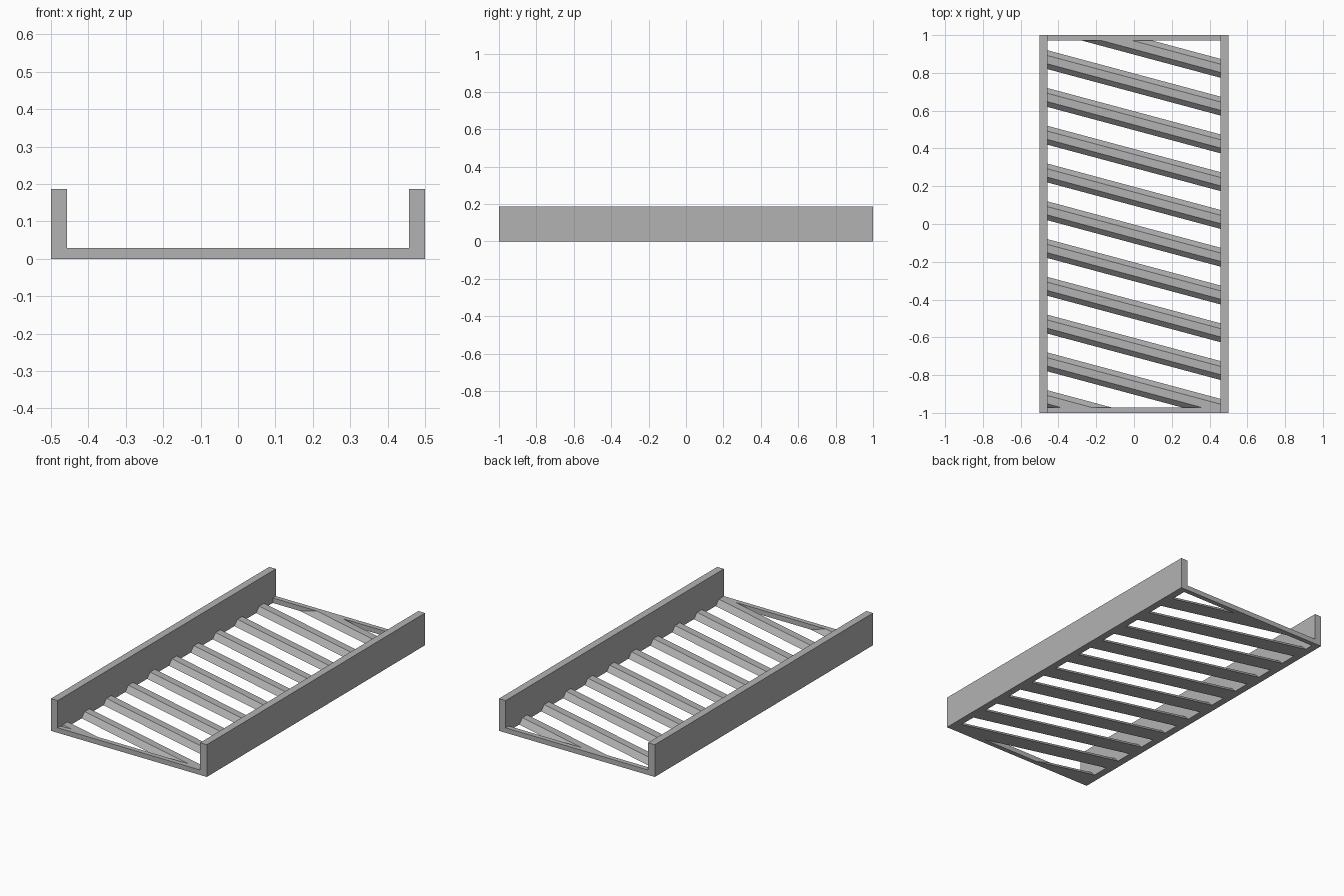
import bpy
import bmesh
from mathutils import Vector

HALF_W, HALF_L = 0.5, 1.0
WALL_T, WALL_H = 0.043, 0.187
BAR_T, FLOOR_H = 0.028, 0.029
INNER_X, INNER_Y = HALF_W - WALL_T, HALF_L - BAR_T
SLOPE = -0.268          # slat skew, y per x
PITCH = 0.2

cube = bpy.data.objects.get("Cube")
if cube:
    bpy.data.objects.remove(cube, do_unlink=True)

grey = bpy.data.materials.new("plain_grey")
grey.use_nodes = True
colour = (0.45, 0.45, 0.45, 1)
grey.diffuse_color = colour
grey.node_tree.nodes["Principled BSDF"].inputs["Base Color"].default_value = colour


def finish(name, bm):
    bmesh.ops.recalc_face_normals(bm, faces=bm.faces)
    mesh = bpy.data.meshes.new(name)
    bm.to_mesh(mesh)
    bm.free()
    mesh.materials.append(grey)
    obj = bpy.data.objects.new(name, mesh)
    bpy.context.collection.objects.link(obj)


def box(name, centre, size):
    bm = bmesh.new()
    bmesh.ops.create_cube(bm, size=1)
    bmesh.ops.scale(bm, vec=size, verts=bm.verts)
    bmesh.ops.translate(bm, vec=centre, verts=bm.verts)
    finish(name, bm)


def slat(name, y_mid):
    # Trapezoid section swept across the tray on a skew
    section = [(-0.05, 0), (0.05, 0), (0.022, FLOOR_H), (-0.022, FLOOR_H)]
    bm = bmesh.new()
    ends = [[bm.verts.new((x, y_mid + SLOPE * x + y, z)) for y, z in section]
            for x in (-INNER_X, INNER_X)]
    for ring in ends:
        bm.faces.new(ring)
    for i in range(4):
        j = (i + 1) % 4
        bm.faces.new((ends[0][i], ends[0][j], ends[1][j], ends[1][i]))
    # Trim flush with the end bars
    for side in (-1, 1):
        cut = bmesh.ops.bisect_plane(
            bm, geom=bm.verts[:] + bm.edges[:] + bm.faces[:], dist=1e-6,
            plane_co=Vector((0, side * INNER_Y, 0)),
            plane_no=Vector((0, side, 0)), clear_outer=True)
        edges = [e for e in cut["geom_cut"] if isinstance(e, bmesh.types.BMEdge)]
        if edges:
            bmesh.ops.holes_fill(bm, edges=edges, sides=0)
    finish(name, bm)


# Side walls
for name, side in (("left_wall", 1), ("right_wall", -1)):
    box(name, (side * (HALF_W - WALL_T / 2), 0, WALL_H / 2),
        (WALL_T, 2 * HALF_L, WALL_H))

# Low end bars
for name, side in (("front_bar", -1), ("back_bar", 1)):
    box(name, (0, side * (HALF_L - BAR_T / 2), FLOOR_H / 2),
        (2 * INNER_X, BAR_T, FLOOR_H))

# Skewed floor slats
for i in range(11):
    slat(f"slat_{i + 1}", -1.053 + PITCH * i)
